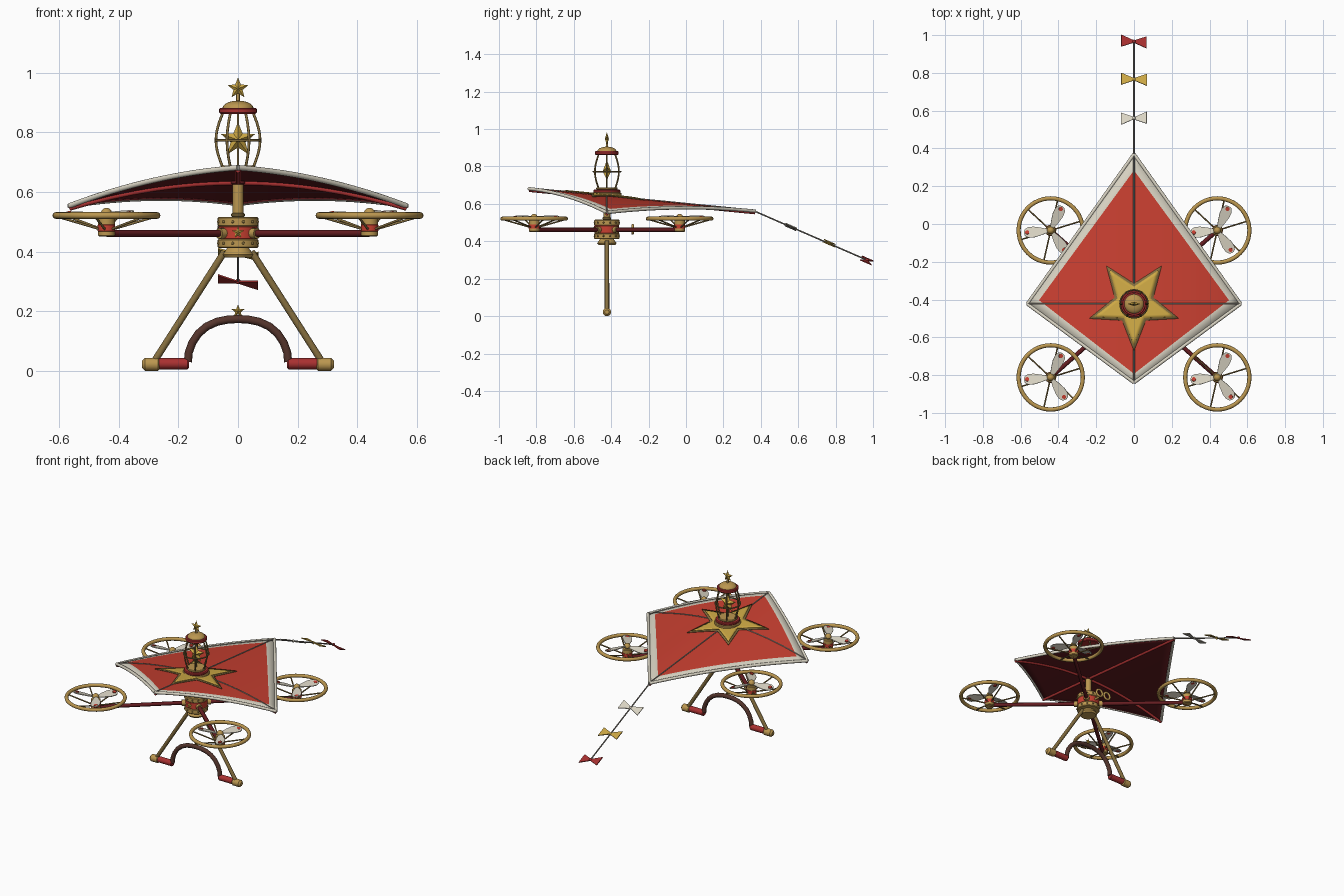
import bpy, bmesh
from math import sin, cos, pi, radians
from mathutils import Vector, Matrix

if "Cube" in bpy.data.objects:
    bpy.data.objects.remove(bpy.data.objects["Cube"])

def mat(name, *c):
    m = bpy.data.materials.new(name)
    m.diffuse_color = (*c, 1)
    m.use_nodes = True
    m.node_tree.nodes["Principled BSDF"].inputs["Base Color"].default_value = m.diffuse_color
    return m

GOLD = mat("gold", .50, .31, .08)
YELLOW = mat("star_gold", .62, .40, .06)
OLIVE = mat("antique_brass", .24, .16, .05)
RED = mat("red", .58, .05, .03)
BAND = mat("band_red", .40, .03, .03)
MAROON = mat("maroon", .13, .012, .015)
CREAM = mat("cream", .70, .66, .55)
GREY = mat("seam_grey", .25, .23, .20)
BROWN = mat("brown", .09, .035, .025)
CY = -.423                                   # y of the body axis

def finish(name, bm, *mats, smooth=True):
    bmesh.ops.recalc_face_normals(bm, faces=bm.faces)
    me = bpy.data.meshes.new(name)
    bm.to_mesh(me)
    bm.free()
    ob = bpy.data.objects.new(name, me)
    bpy.context.collection.objects.link(ob)
    for m in mats:
        me.materials.append(m)
    if smooth:
        shade(ob)
    return ob

def shade(ob):
    bpy.ops.object.select_all(action='DESELECT')
    ob.select_set(True)
    bpy.context.view_layer.objects.active = ob
    bpy.ops.object.shade_smooth_by_angle(angle=radians(40))

def lathe(name, prof, loc, m, axis='Z', n=28):
    """Revolve (radius, height) points; a closed profile is capped where radius is 0."""
    bm = bmesh.new()
    vs = [bm.verts.new((r, 0, h)) for r, h in prof]
    es = [bm.edges.new(p) for p in zip(vs, vs[1:])]
    bmesh.ops.spin(bm, geom=vs + es, cent=(0, 0, 0), axis=(0, 0, 1), angle=2 * pi, steps=n)
    bmesh.ops.remove_doubles(bm, verts=bm.verts, dist=1e-5)
    if axis == 'X':
        bm.transform(Matrix.Rotation(pi / 2, 4, 'Y'))
    bm.transform(Matrix.Translation(loc))
    return finish(name, bm, m)

def disc(name, r, z0, z1, loc, m, b=.004, axis='Z', n=28):
    return lathe(name, [(0, z0), (r - b, z0), (r, z0 + b), (r, z1 - b), (r - b, z1), (0, z1)], loc, m, axis, n)

def dome(name, r, h, z, loc, m):
    arc = [(r * cos(a * pi / 16), z + h * sin(a * pi / 16)) for a in range(8)]
    return lathe(name, [(0, z)] + arc + [(0, z + h)], loc, m)

def tube(name, pts, r, m, cyclic=False, res=4):
    cu = bpy.data.curves.new(name, 'CURVE')
    cu.dimensions, cu.bevel_depth, cu.bevel_resolution, cu.use_fill_caps = '3D', r, res, True
    sp = cu.splines.new('POLY')
    sp.points.add(len(pts) - 1)
    for p, c in zip(sp.points, pts):
        p.co = (*c, 1)
    sp.use_cyclic_u = cyclic
    cu.materials.append(m)
    ob = bpy.data.objects.new(name, cu)
    bpy.context.collection.objects.link(ob)
    bpy.ops.object.select_all(action='DESELECT')
    ob.select_set(True)
    bpy.context.view_layer.objects.active = ob
    bpy.ops.object.convert(target='MESH')
    shade(bpy.context.view_layer.objects.active)

def circle(c, r, n=48, plane='XY'):
    k = [(r * cos(2 * pi * i / n), r * sin(2 * pi * i / n)) for i in range(n)]
    return [(c[0] + a, c[1] + b, c[2]) if plane == 'XY' else (c[0] + a, c[1], c[2] + b) for a, b in k]

def star(name, R, r, depth, loc, m):
    """Faceted upright star facing -y."""
    bm = bmesh.new()
    rim = [bm.verts.new(((R, r)[i % 2] * sin(i * pi / 5), 0, (R, r)[i % 2] * cos(i * pi / 5))) for i in range(10)]
    for s in (-1, 1):
        c = bm.verts.new((0, s * depth, 0))
        for i in range(10):
            bm.faces.new((c, rim[i], rim[(i + 1) % 10]))
    bm.transform(Matrix.Translation(loc))
    finish(name, bm, m, smooth=False)

# Kite sail: a bowed diamond patch with cream hem and dark underside
def sail_z(x, y):
    return .685 - .099 * (y + .84) - .27 * x * x

def on_sail(x, y, dz=0):
    return (x, y, sail_z(x, y) + dz)

N, R, T, L = [Vector(p) for p in ((0, -.84), (.565, CY), (0, .37), (-.565, CY))]
H = .055
ks = [0, H] + [H + (1 - 2 * H) * i / 20 for i in range(1, 20)] + [1 - H, 1]
bm = bmesh.new()
grid = []
for v in ks:
    row = []
    for u in ks:
        p = N.lerp(R, u).lerp(L.lerp(T, u), v)
        row.append(bm.verts.new(on_sail(p.x, p.y)))
    grid.append(row)
last = len(ks) - 2
for j in range(last + 1):
    for i in range(last + 1):
        f = bm.faces.new((grid[j][i], grid[j][i + 1], grid[j + 1][i + 1], grid[j + 1][i]))
        f.material_index = 0 if {i, j} & {0, last} else 1
sail = finish("kite_sail", bm, CREAM, RED, MAROON, MAROON)
if sail.data.polygons[0].normal.z < 0:
    sail.data.flip_normals()
so = sail.modifiers.new("thickness", 'SOLIDIFY')
so.thickness, so.offset, so.material_offset = .009, -1, 2

def sail_line(a, b, dz, n=16):
    return [on_sail(*a.lerp(b, i / n), dz) for i in range(n + 1)]

for i, (a, b) in enumerate(((N, R), (R, T), (T, L), (L, N))):
    tube(f"sail_edge_{i}", sail_line(a, b, -.004), .009, CREAM)
for nm, a, b in (("spine", N, T), ("cross", L, R)):
    tube(nm + "_spar", sail_line(a, b, -.013), .008, BAND)
    tube(nm + "_seam", sail_line(a, b, .0), .004, GREY)

# Star applique draped on the sail
for nm, ro, ri, dz, m in (("sail_star_border", .25, .108, .005, OLIVE), ("sail_star", .222, .092, .009, YELLOW)):
    bm = bmesh.new()
    c = bm.verts.new((0, 0, 0))
    rim = [bm.verts.new(((ro, ri)[i % 2] * sin(i * pi / 5), -(ro, ri)[i % 2] * cos(i * pi / 5), 0)) for i in range(10)]
    for i in range(10):
        bm.faces.new((c, rim[(i + 1) % 10], rim[i]))
    bmesh.ops.subdivide_edges(bm, edges=bm.edges[:], cuts=4, use_grid_fill=True)
    for v in bm.verts:
        v.co = on_sail(v.co.x, v.co.y + CY, dz)
    st = finish(nm, bm, m)
    st.modifiers.new("thickness", 'SOLIDIFY').thickness = .004

# Central hub with band, rivets, badge and mast
O = (0, CY, 0)
disc("hub_body", .062, .412, .516, O, GOLD)
disc("hub_lower_rim", .068, .412, .443, O, GOLD)
disc("hub_band", .066, .443, .484, O, RED, .001)
disc("hub_upper_rim", .068, .484, .516, O, GOLD)
disc("mast", .018, .51, .66, O, GOLD)
disc("mast_collar", .023, .515, .53, O, OLIVE)
disc("mast_top_collar", .025, .625, .645, O, MAROON)
star("hub_badge", .02, .009, .006, (0, CY - .068, .464), YELLOW)
for i in range(12):
    a = (i + .5) * pi / 6
    for z in (.428, .5):
        bm = bmesh.new()
        bmesh.ops.create_icosphere(bm, subdivisions=2, radius=.005)
        bm.transform(Matrix.Translation((.068 * cos(a), CY + .068 * sin(a), z)))
        finish("hub_rivet", bm, OLIVE)
lathe("leg_bracket", [(0, .38), (.045, .38), (.052, .39), (.035, .414), (0, .414)], O, GOLD)

# Winding key at the back of the hub
tube("key_shaft", [(0, CY + .06, .464), (0, CY + .135, .464)], .007, GOLD)
for s in (-1, 1):
    tube("key_loop", circle((s * .029, CY + .138, .464), .022, 24, 'XZ'), .007, GOLD, True)

# Four ducted rotors on diagonal arms
for sx in (-1, 1):
    for sy in (-1, 1):
        x, y = sx * .441, CY + sy * .389
        P = (x, y, 0)
        d = Vector((x, y - CY, 0)).normalized()
        at = lambda t: (d.x * t, CY + d.y * t, .461)
        tube("rotor_arm", [at(.05), (x, y, .461)], .0115, MAROON)
        tube("arm_socket", [at(.05), at(.085)], .018, GOLD)
        disc("motor_pod", .028, .45, .515, P, GOLD)
        disc("motor_band", .0295, .468, .49, P, RED, .001)
        disc("rotor_axle", .012, .51, .53, P, OLIVE)
        dome("rotor_cap", .02, .024, .523, P, GOLD)
        tube("guard_ring", circle((x, y, .521), .17), .011, GOLD, True)
        for k in range(6):
            a = k * pi / 3 + .3
            tube("guard_spoke", [(x + .022 * cos(a), y + .022 * sin(a), .475), (x + .168 * cos(a), y + .168 * sin(a), .516)], .004, OLIVE)
        for k in range(3):
            place = Matrix.Translation((x, y, .527)) @ Matrix.Rotation(k * 2 * pi / 3 + radians(65), 4, 'Z') @ Matrix.Rotation(radians(14), 4, 'X')
            half = [(.012, .008), (.05, .02), (.09, .029), (.12, .028), (.138, .017), (.143, 0)]
            bm = bmesh.new()
            bm.faces.new([bm.verts.new((px, py, 0)) for px, py in half + [(px, -py) for px, py in half[-2::-1]]])
            bm.transform(place)
            bl = finish("rotor_blade", bm, CREAM, smooth=False)
            bl.modifiers.new("thickness", 'SOLIDIFY').thickness = .005
            bm = bmesh.new()
            bmesh.ops.create_cone(bm, cap_ends=True, segments=16, radius1=.011, radius2=.011, depth=.012)
            bm.transform(place @ Matrix.Translation((.125, 0, 0)))
            finish("blade_tip_spot", bm, RED)

# Lantern on top
disc("lantern_base", .078, .642, .66, O, GOLD)
disc("lantern_base_band", .072, .66, .676, O, BAND)
disc("lantern_floor", .058, .676, .688, O, GOLD)
for k in range(6):
    a = k * pi / 3
    rib = [(.05 + .024 * sin(pi * t / 10), .68 + .187 * t / 10) for t in range(11)]
    tube("lantern_rib", [(r * cos(a), CY + r * sin(a), z) for r, z in rib], .0045, OLIVE)
tube("lantern_hoop", circle((0, CY, .773), .074), .004, OLIVE, True)
tube("lantern_core_rod", [(0, CY, .68), (0, CY, .87)], .004, OLIVE)
star("lantern_star", .06, .026, .022, (0, CY, .775), YELLOW)
disc("lantern_cap_band", .063, .862, .882, O, BAND)
dome("lantern_dome", .052, .026, .88, O, GOLD)
tube("finial_stem", [(0, CY, .9), (0, CY, .93)], .006, GOLD)
star("finial_star", .037, .016, .011, (0, CY, .947), YELLOW)

# Legs, feet and the arched handle
for s in (-1, 1):
    tube("leg", [(s * .045, CY, .4), (s * .282, CY, .03)], .0115, OLIVE)
    disc("foot_sleeve", .0185, .165, .268, (0, CY, .024), BAND, axis='X') if s > 0 else disc("foot_sleeve", .0185, -.268, -.165, (0, CY, .024), BAND, axis='X')
    x0, x1 = sorted((s * .258, s * .322))
    disc("foot_cap", .022, x0, x1, (0, CY, .022), GOLD, .01, axis='X')
half = [(.168, .03), (.165, .062), (.153, .095), (.133, .125), (.105, .149), (.07, .165), (.035, .172)]
arch = [(-x, CY, z) for x, z in half] + [(0, CY, .174)] + [(x, CY, z) for x, z in half[::-1]]
tube("arched_handle", arch, .0135, BROWN)
star("handle_star", .023, .01, .008, (0, CY, .2), YELLOW)

# Tail string with three bows
A, B = Vector((0, .365, .562)), Vector((0, .967, .3))
tube("tail_string", [A, B], .004, GREY)
pitch = Matrix.Rotation((B - A).yz.angle_signed(Vector((1, 0))), 4, 'X')
for y, m, roll in ((.56, CREAM, -8), (.765, YELLOW, 6), (.967, BAND, 10)):
    p = A.lerp(B, (y - A.y) / (B.y - A.y))
    bm = bmesh.new()
    for s in (-1, 1):
        bm.faces.new([bm.verts.new(c) for c in ((0, -.006, 0), (s * .068, -.034, 0), (s * .068, .034, 0), (0, .006, 0))])
    for f in bm.faces:
        if f.normal.z < 0:
            f.normal_flip()
    bm.transform(Matrix.Translation(p) @ pitch @ Matrix.Rotation(radians(roll), 4, 'Y'))
    bow = finish("tail_bow", bm, m, smooth=False)
    bow.modifiers.new("thickness", 'SOLIDIFY').thickness = .005
    bm = bmesh.new()
    bmesh.ops.create_icosphere(bm, subdivisions=2, radius=.009)
    bm.transform(Matrix.Translation(p))
    finish("bow_knot", bm, m)
